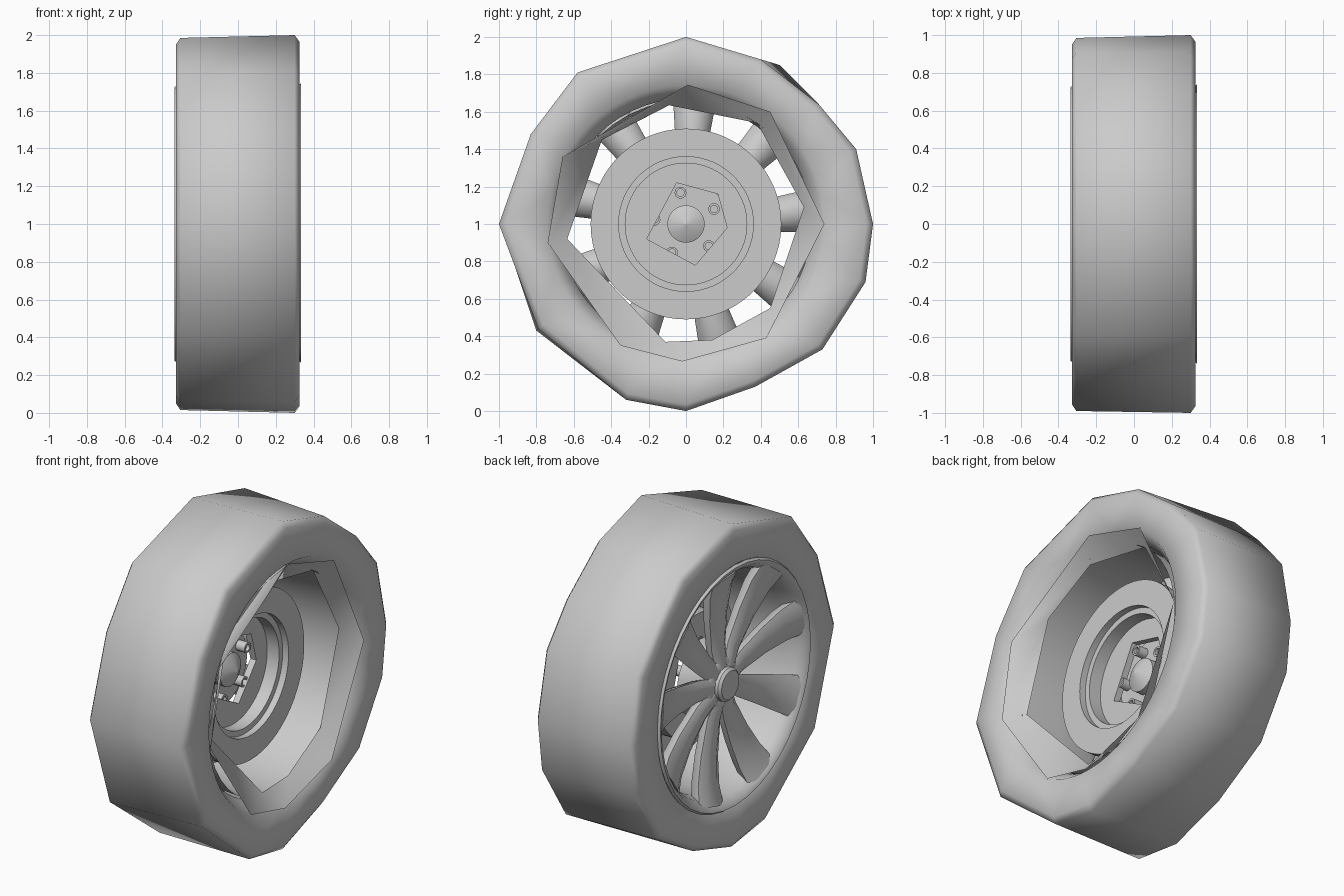
import bpy, bmesh, math
from math import sin, cos, pi, radians

if "Cube" in bpy.data.objects:
    bpy.data.objects.remove(bpy.data.objects["Cube"])


def circle(x, r, n=40):
    return [(x, r * cos(2 * pi * i / n), 1 + r * sin(2 * pi * i / n)) for i in range(n)]


def corner_ring(x, corners, k=1.0):
    return [(x, k * y, 1 + k * z) for y, z in corners]


def loft(name, rings, closed=False, cap=False, angle=40):
    """Skin a series of rings; rings of different counts are bridged with triangles."""
    bm = bmesh.new()
    vs = [[bm.verts.new(p) for p in ring] for ring in rings]
    pairs = list(zip(vs, vs[1:])) + ([(vs[-1], vs[0])] if closed else [])
    edge = lambda a, b: bm.edges.get((a, b)) or bm.edges.new((a, b))
    for a, b in pairs:
        if len(a) == len(b):
            n = len(a)
            for i in range(n):
                j = (i + 1) % n
                bm.faces.new((a[i], a[j], b[j], b[i]))
    for a, b in pairs:
        if len(a) != len(b):
            es = [edge(r[i - 1], r[i]) for r in (a, b) for i in range(len(r))]
            bmesh.ops.bridge_loops(bm, edges=es)
    if cap:
        bm.faces.new(vs[0])
        bm.faces.new(vs[-1])
    bmesh.ops.recalc_face_normals(bm, faces=bm.faces)
    me = bpy.data.meshes.new(name)
    bm.to_mesh(me)
    bm.free()
    ob = bpy.data.objects.new(name, me)
    bpy.context.collection.objects.link(ob)
    bpy.ops.object.select_all(action='DESELECT')
    ob.select_set(True)
    bpy.context.view_layer.objects.active = ob
    bpy.ops.object.shade_smooth_by_angle(angle=radians(angle))
    return ob


# Tyre: coarse irregular tread outline, round bead openings, smooth shaded
open_side = [(1, 0), (.91, .40), (.71, .64), (.4, .88), (0, 1), (-.58, .81), (-.83, .48), (-1, 0),
             (-.79, -.56), (-.32, -.94), (0, -1), (.37, -.87), (.73, -.67), (.96, -.31)]
spoke_side = [(.985, 0), (.91, .40), (.71, .64), (.5, .85), (0, .985), (-.58, .81), (-.83, .48), (-.99, 0),
              (-.8, -.57), (-.32, -.94), (0, -.985), (.37, -.87), (.73, -.66), (.95, -.31)]
loft("tyre", [
    circle(-.24, .67, 56), circle(-.325, .74, 56),
    corner_ring(-.328, spoke_side, .965), corner_ring(-.305, spoke_side),
    corner_ring(.30, open_side), corner_ring(.325, open_side, .965),
    circle(.322, .74, 56), circle(.22, .67, 56)], closed=True, angle=80)

# Rim barrel and front lip
loft("rim_barrel", [
    circle(-.32, .735), circle(-.335, .725), circle(-.325, .70), circle(-.28, .67),
    circle(-.2, .65), circle(.0, .645), circle(.26, .66)])

# Faceted lip on the open side
lip_out = [(.01, .745), (.45, .6), (.74, 0), (.43, -.61), (-.02, -.735), (-.35, -.65), (-.74, -.1), (-.66, .36)]
lip_in = [(-.09, .635), (.38, .54), (.63, .09), (.45, -.45), (.14, -.62), (-.11, -.63), (-.635, -.08), (-.45, .45)]
loft("rim_lip", [corner_ring(.333, lip_out), corner_ring(.24, lip_in)], angle=75)

# Nine spokes, flaring toward the rim
sections = [(.07, -.27, .05, .08), (.22, -.25, .065, .10), (.42, -.26, .085, .11),
            (.58, -.285, .105, .12), (.69, -.325, .12, .13)]
for k in range(9):
    a = radians(86 + 40 * k)
    c, s = cos(a), sin(a)
    rings = []
    for r, x, w, d in sections:
        shape = [(x + .02, -w), (x, -w * .45), (x, w * .45), (x + .02, w),
                 (x + d * .7, w * .75), (x + d, 0), (x + d * .7, -w * .75)]
        rings.append([(px, r * c - t * s, 1 + r * s + t * c) for px, t in shape])
    loft("spoke_%d" % (k + 1), rings, cap=True, angle=75)

# Hub core, front cap and axle cone
loft("hub", [circle(-.26, .13), circle(-.24, .16), circle(-.10, .23)], cap=True)
loft("hub_cap", [circle(-.30, .085), circle(-.285, .10), circle(-.25, .10)], cap=True)
loft("axle_cone", [circle(-.10, .10, 24), circle(-.05, .10, 24), circle(.0, .005, 24)], cap=True)

# Brake disc with shallow stepped hat and five-sided opening
pent = [(.22, -.02), (.17, .16), (-.05, .22), (-.21, -.08), (.05, -.22)]
loft("brake_disc", [
    circle(.03, .51, 60), circle(.09, .51, 60), circle(.09, .36, 60), circle(.05, .36, 60), circle(.05, .325, 60),
    circle(-.03, .325, 60), corner_ring(-.03, pent), corner_ring(-.07, pent),
    circle(-.07, .37, 60), circle(.03, .37, 60)], closed=True, angle=30)

# Five lug nuts
for k in range(5):
    a = radians(100 + 72 * k)
    y, z = .17 * cos(a), .17 * sin(a)
    rings = [[(px, py + y, pz + z) for px, py, pz in circle(x, r, 10)]
             for x, r in ((-.12, .032), (-.04, .032), (-.04, .02), (-.06, .02))]
    loft("lug_nut_%d" % (k + 1), rings, cap=True, angle=40)
